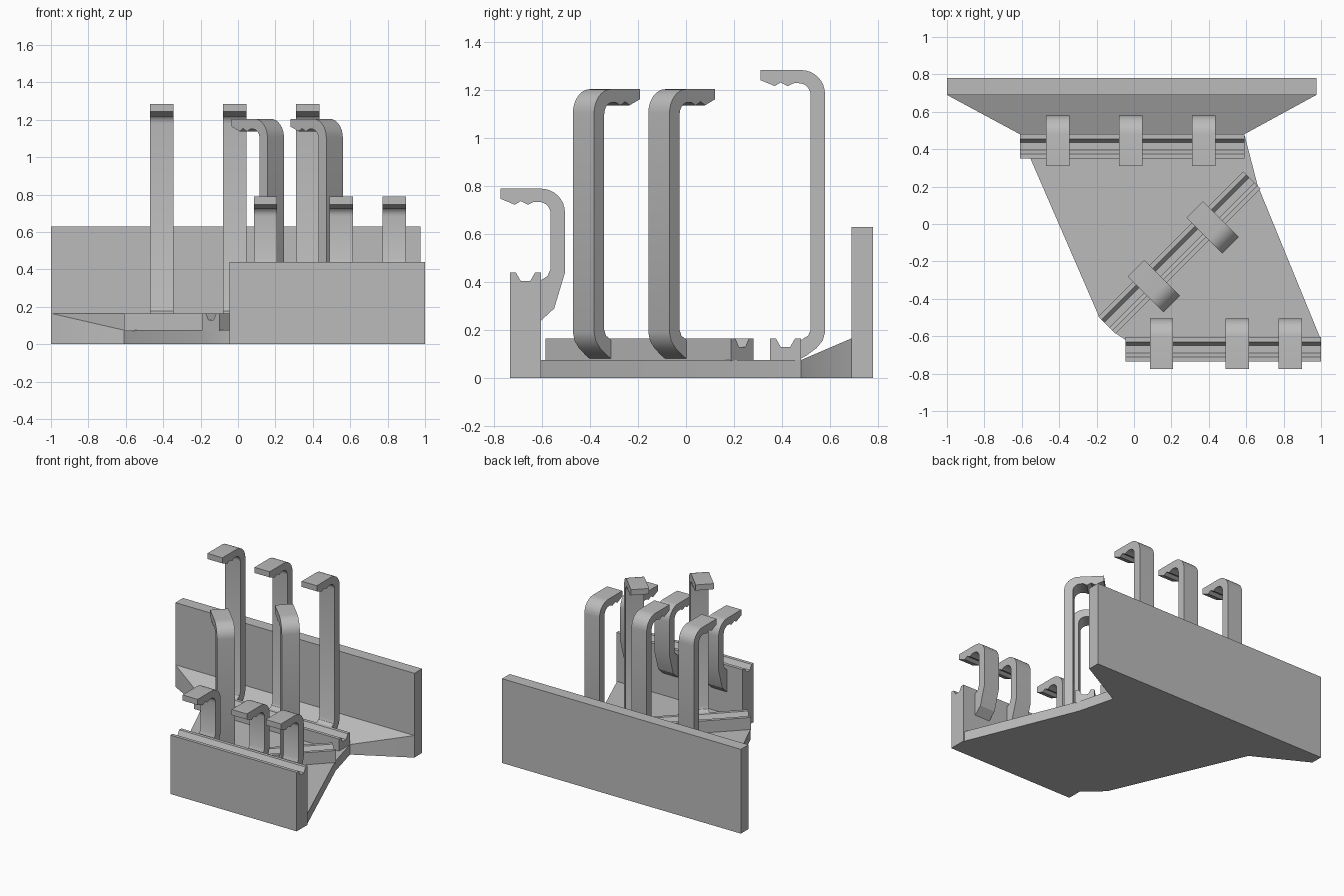
import bpy, bmesh
from math import sin, cos, pi, radians
from mathutils import Matrix

if "Cube" in bpy.data.objects:
    bpy.data.objects.remove(bpy.data.objects["Cube"])

GREY = (0.5, 0.5, 0.5, 1)
grey = bpy.data.materials.new("plain grey")
grey.use_nodes = True
grey.diffuse_color = GREY
grey.node_tree.nodes["Principled BSDF"].inputs["Base Color"].default_value = GREY


def finish(name, bm, matrix=Matrix()):
    bmesh.ops.recalc_face_normals(bm, faces=bm.faces)
    mesh = bpy.data.meshes.new(name)
    bm.to_mesh(mesh)
    bm.free()
    mesh.materials.append(grey)
    ob = bpy.data.objects.new(name, mesh)
    ob.matrix_world = matrix
    bpy.context.collection.objects.link(ob)
    bpy.ops.object.select_all(action='DESELECT')
    ob.select_set(True)
    bpy.context.view_layer.objects.active = ob
    bpy.ops.object.shade_smooth_by_angle(angle=radians(30))
    return ob


def extrude(name, points, offset, matrix=Matrix()):
    """Sweep a closed outline of 3D points along an offset."""
    bm = bmesh.new()
    face = bm.faces.new([bm.verts.new(p) for p in points])
    new = bmesh.ops.extrude_face_region(bm, geom=[face])["geom"]
    verts = [g for g in new if isinstance(g, bmesh.types.BMVert)]
    bmesh.ops.translate(bm, verts=verts, vec=offset)
    return finish(name, bm, matrix)


def bar(name, profile, x0, x1, matrix=Matrix()):
    """Extrude a (y, z) side profile from x0 to x1."""
    return extrude(name, [(x0, y, z) for y, z in profile], (x1 - x0, 0, 0), matrix)


def arc(cy, cz, r, a0, a1, n=8):
    return [(cy + r * cos(a0 + (a1 - a0) * i / n),
             cz + r * sin(a0 + (a1 - a0) * i / n)) for i in range(n + 1)]


def rail_profile(low, top):
    return [(0, low), (0, top), (.025, top), (.045, top - .035),
            (.085, top - .035), (.105, top), (.13, top), (.13, low)]


def hook_profile(top, foot):
    """Toothed jaw, rounded shoulder and stem; foot closes the lower end."""
    jaw = [(-.04, top), (-.04, top - .042), (.02, top - .067), (.045, top - .052),
           (.075, top - .067), (.1, top - .055)]
    inner = arc(.12, top - .105, .05, pi / 2, 0)
    outer = arc(.13, top - .1, .1, 0, pi / 2)
    return jaw + inner + foot + outer


# Base plate, sloped skirt and back wall
outline = [(-.61, .48), (-.185, -.5), (-.09, -.59), (-.045, -.62),
           (1, -.62), (.66, .21), (.59, .48)]
extrude("base_plate", [(x, y, 0) for x, y in outline], (0, 0, .075))

bm = bmesh.new()
for y, z, left, right in ((.69, .165, -1, .975), (.48, .075, -.61, .59)):
    for x in (left, right):
        bm.verts.new((x, y, 0))
        bm.verts.new((x, y, z))
bmesh.ops.convex_hull(bm, input=bm.verts)
bmesh.ops.dissolve_limit(bm, angle_limit=.01, verts=bm.verts, edges=bm.edges)
finish("sloped_skirt", bm)

bar("back_wall", [(.69, 0), (.69, .63), (.78, .63), (.78, 0)], -1, .975)

# Stem feet: curling into a low rail, or tapering down the tall wall
low_foot = [(.17, .2), (.16, .177), (.125, .155), (.125, .078), (.155, .095),
            (.195, .125), (.22, .155), (.23, .19)]
wall_foot = [(.17, .455), (.157, .425), (.125, .405), (.125, .235),
             (.185, .29), (.23, .44)]

# Each row: name, rail bottom and top, rail ends, placement, hook top, foot, hook centres
rows = [
    ("back", .07, .165, -.61, .59, Matrix.Translation((0, .35, 0)),
     1.285, low_foot, (-.408, -.018, .372)),
    ("diagonal", .07, .165, -.612, .484,
     Matrix.Rotation(radians(-135), 4, 'Z') @ Matrix.Translation((0, .215, 0)),
     1.205, low_foot, (-.285, .16)),
    ("front", 0, .44, -.045, 1, Matrix.Translation((0, -.735, 0)),
     .79, wall_foot, (.147, .553, .835)),
]
for name, low, top, x0, x1, place, hook_top, foot, centres in rows:
    bar(name + "_rail", rail_profile(low, top), x0, x1, place)
    for i, x in enumerate(centres, 1):
        bar(f"{name}_hook_{i}", hook_profile(hook_top, foot), x - .0625, x + .0625, place)
